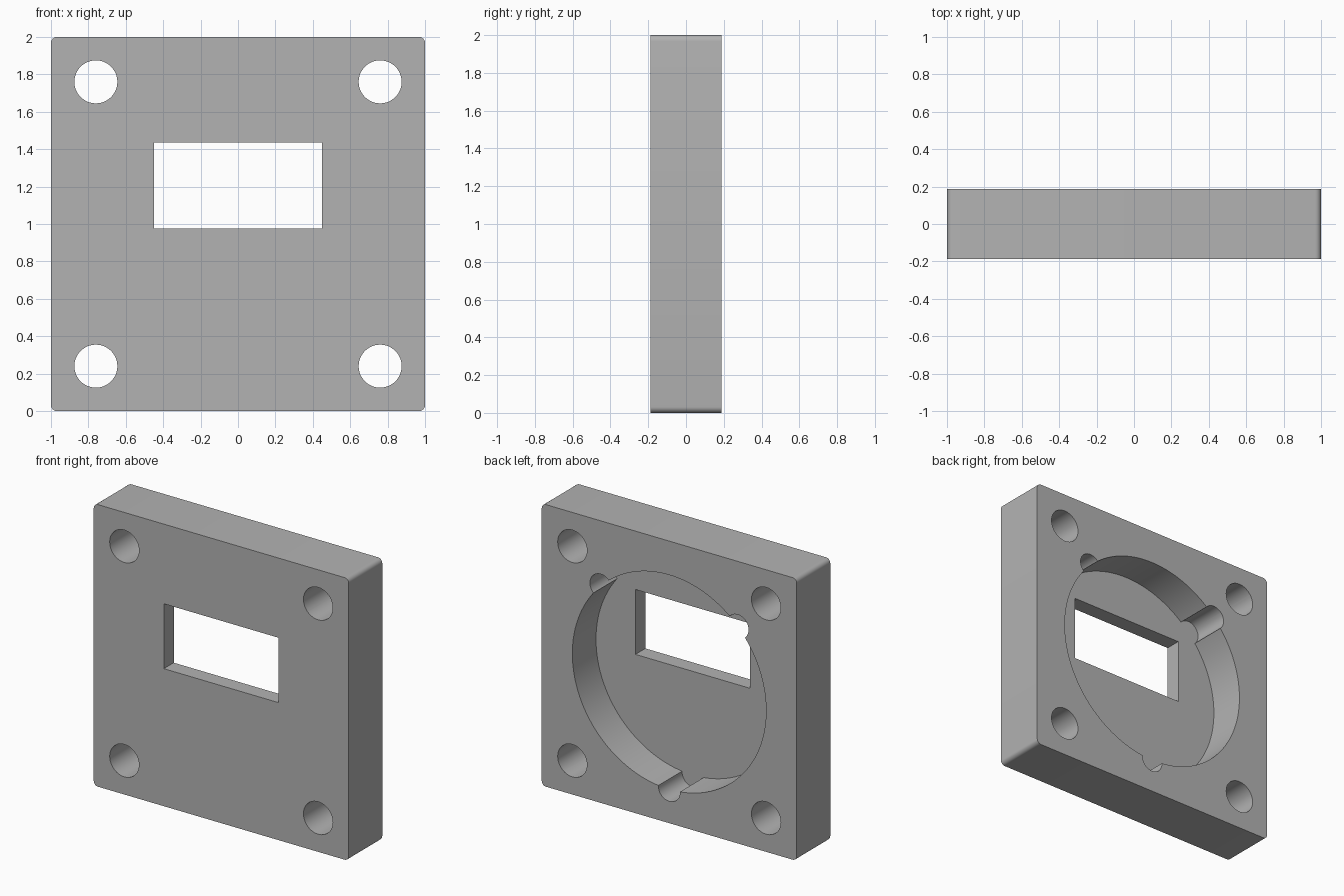
import bpy, bmesh, math

if "Cube" in bpy.data.objects:
    bpy.data.objects.remove(bpy.data.objects["Cube"])

HALF_T = 0.188      # half the plate thickness
FLOOR_Y = -0.077    # floor of the round pocket
MID_Z = 1.0

grey = bpy.data.materials.new("plain_grey")
grey.diffuse_color = (0.45, 0.45, 0.45, 1)
grey.use_nodes = True
grey.node_tree.nodes["Principled BSDF"].inputs["Base Color"].default_value = grey.diffuse_color


def prism(name, outline, y0, y1):
    """Extrude an (x, z) outline from y0 to y1."""
    bm = bmesh.new()
    face = bm.faces.new([bm.verts.new((x, y0, z)) for x, z in outline])
    new = bmesh.ops.extrude_face_region(bm, geom=[face])["geom"]
    verts = [v for v in new if isinstance(v, bmesh.types.BMVert)]
    bmesh.ops.translate(bm, verts=verts, vec=(0, y1 - y0, 0))
    bmesh.ops.recalc_face_normals(bm, faces=bm.faces)
    mesh = bpy.data.meshes.new(name)
    bm.to_mesh(mesh)
    bm.free()
    mesh.materials.append(grey)
    obj = bpy.data.objects.new(name, mesh)
    bpy.context.collection.objects.link(obj)
    return obj


def circle(cx, cz, r, n):
    return [(cx + r * math.cos(2 * math.pi * i / n),
             cz + r * math.sin(2 * math.pi * i / n)) for i in range(n)]


def rounded_square(half, r, steps=6):
    pts = []
    for k, (sx, sz) in enumerate([(1, 1), (-1, 1), (-1, -1), (1, -1)]):
        for i in range(steps + 1):
            a = math.pi / 2 * (k + i / steps)
            pts.append((sx * (half - r) + r * math.cos(a),
                        MID_Z + sz * (half - r) + r * math.sin(a)))
    return pts


# Square plate with rounded corners
plate = prism("flange_plate", rounded_square(1.0, 0.032), -HALF_T, HALF_T)

# Round pocket in the back, with three half-round notches on its rim
POCKET_R = 0.76
cutters = [prism("pocket_cutter", circle(0, MID_Z, POCKET_R, 128), FLOOR_Y, 0.4)]
for deg in (45, 135, 270):
    a = math.radians(deg)
    outline = circle(POCKET_R * math.cos(a), MID_Z + POCKET_R * math.sin(a), 0.085, 40)
    cutters.append(prism("notch_cutter", outline, FLOOR_Y, 0.4))

# Rectangular window through the floor
cutters.append(prism("window_cutter", [(-0.45, 0.975), (0.45, 0.975),
                                       (0.45, 1.435), (-0.45, 1.435)], -0.4, 0.4))

# Four bolt holes
for sx in (-1, 1):
    for sz in (-1, 1):
        cutters.append(prism("bolt_hole_cutter",
                             circle(sx * 0.76, MID_Z + sz * 0.76, 0.115, 48), -0.4, 0.4))

# Cut everything out of the plate, then drop the cutters
bpy.context.view_layer.objects.active = plate
plate.select_set(True)
for c in cutters:
    c.hide_render = True
    mod = plate.modifiers.new("cut", 'BOOLEAN')
    mod.operation = 'DIFFERENCE'
    mod.solver = 'EXACT'
    mod.object = c
    bpy.ops.object.modifier_apply(modifier=mod.name)
for c in cutters:
    bpy.data.objects.remove(c, do_unlink=True)

# Smooth the round walls, keep the rims sharp
bpy.ops.object.shade_smooth_by_angle(angle=math.radians(30))
